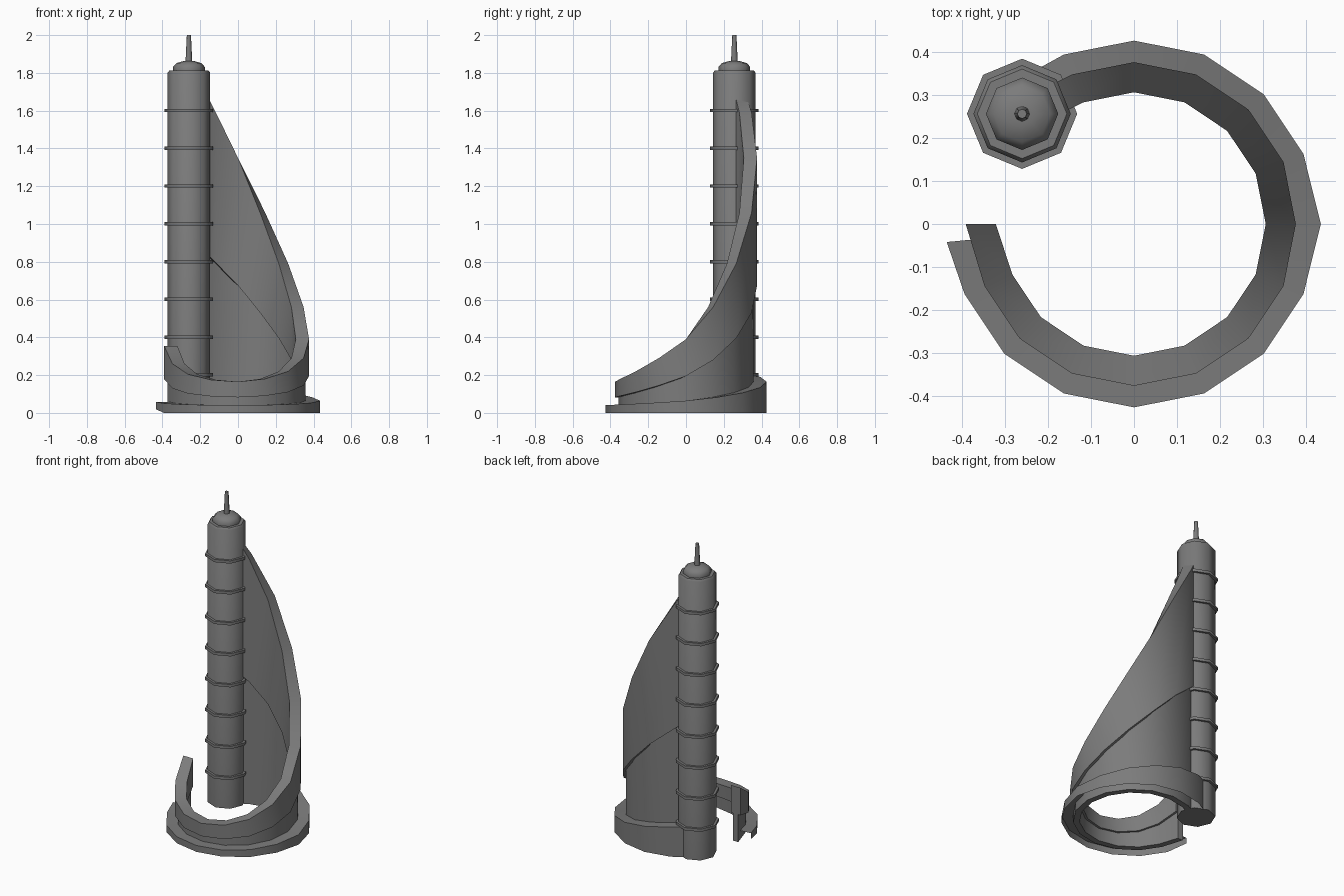
import bpy, bmesh, math

if "Cube" in bpy.data.objects:
    bpy.data.objects.remove(bpy.data.objects["Cube"])

TX, TY = -0.26, 0.256          # tower axis

dark = bpy.data.materials.new("dark_grey")
dark.diffuse_color = (0.2, 0.2, 0.2, 1)
dark.use_nodes = True
dark.node_tree.nodes["Principled BSDF"].inputs["Base Color"].default_value = dark.diffuse_color


def finish(name, bm, angle, closed=True):
    if closed:
        bmesh.ops.recalc_face_normals(bm, faces=bm.faces)
    me = bpy.data.meshes.new(name)
    bm.to_mesh(me)
    bm.free()
    me.materials.append(dark)
    ob = bpy.data.objects.new(name, me)
    bpy.context.collection.objects.link(ob)
    bpy.ops.object.select_all(action='DESELECT')
    ob.select_set(True)
    bpy.context.view_layer.objects.active = ob
    bpy.ops.object.shade_smooth_by_angle(angle=math.radians(angle))
    return ob


def lathe(name, profile, sides=8):
    """Revolve (radius, z) points round the tower axis, with end caps."""
    bm = bmesh.new()
    rings = [[bm.verts.new((TX + r * math.cos(2 * math.pi * i / sides),
                            TY + r * math.sin(2 * math.pi * i / sides), z))
              for i in range(sides)] for r, z in profile]
    for a, b in zip(rings, rings[1:]):
        for i in range(sides):
            j = (i + 1) % sides
            bm.faces.new((a[i], a[j], b[j], b[i]))
    bm.faces.new(rings[0])
    bm.faces.new(rings[-1])
    return finish(name, bm, 47)


def sweep(name, sections, closed=True):
    """Join sections (angle, [(radius, z), ...]) round the origin."""
    bm = bmesh.new()
    loops = []
    for deg, pts in sections:
        c, s = math.cos(math.radians(deg)), math.sin(math.radians(deg))
        loops.append([bm.verts.new((r * c, r * s, z)) for r, z in pts])
    n = len(loops[0])
    for a, b in zip(loops, loops[1:]):
        for i in range(n if closed else n - 1):
            j = (i + 1) % n
            bm.faces.new((a[i], b[i], b[j], a[j]))
    if closed:
        bm.faces.new(loops[0])
        bm.faces.new(loops[-1])
    return finish(name, bm, 30, closed)


def box(ri, ro, z0, z1):
    return [(ri, z0), (ro, z0), (ro, z1), (ri, z1)]


# Tower shaft, rings, domed cap and mast
lathe("tower_shaft", [(0.113, 0), (0.113, 1.8), (0.104, 1.812), (0.085, 1.812)])
for k in range(1, 9):
    lathe(f"tower_ring_{k}", [(0.105, 0.2 * k - 0.008), (0.128, 0.2 * k - 0.008),
                              (0.128, 0.2 * k + 0.01), (0.105, 0.2 * k + 0.01)])
lathe("tower_cap", [(0.084, 1.81), (0.084, 1.832), (0.066, 1.852), (0.03, 1.862), (0.012, 1.863)])
lathe("mast", [(0.018, 1.855), (0.011, 2.0)])

# Height of the sweeping wall at each sixteenth of a turn, ending in the tower
heights = [0.355, 0.26, 0.205, 0.175, 0.165, 0.18, 0.22, 0.29,
           0.39, 0.56, 0.79, 1.06, 1.35, 1.59]
path = [(180 + 22.5 * i, h) for i, h in enumerate(heights)] + [(480, 1.66)]


def flare(a):
    return 0.015 if a == 180 else 0


# Thick upper band, recessed lower wall
sweep("sail_upper_band", [(a, box(0.306 + flare(a), 0.376 + flare(a), h / 2, h))
                          for a, h in path])
sweep("sail_lower_wall", [(a, box(0.32 + flare(a), 0.358 + flare(a), 0, h / 2))
                          for a, h in path])

# Stepped base rim: an open shell, hollow underneath
rim = [(185.5, [(0.437, 0.02), (0.437, 0.058), (0.357, 0.058)])]
for a, h in path[1:]:
    r = 0.434 if a == 360 else 0.426
    z = 0.0235 + 0.105 * h
    rim.append((a + (5 if a == 480 else 0), [(r, 0), (r, z), (0.35, z)]))
sweep("base_rim", rim, closed=False)
